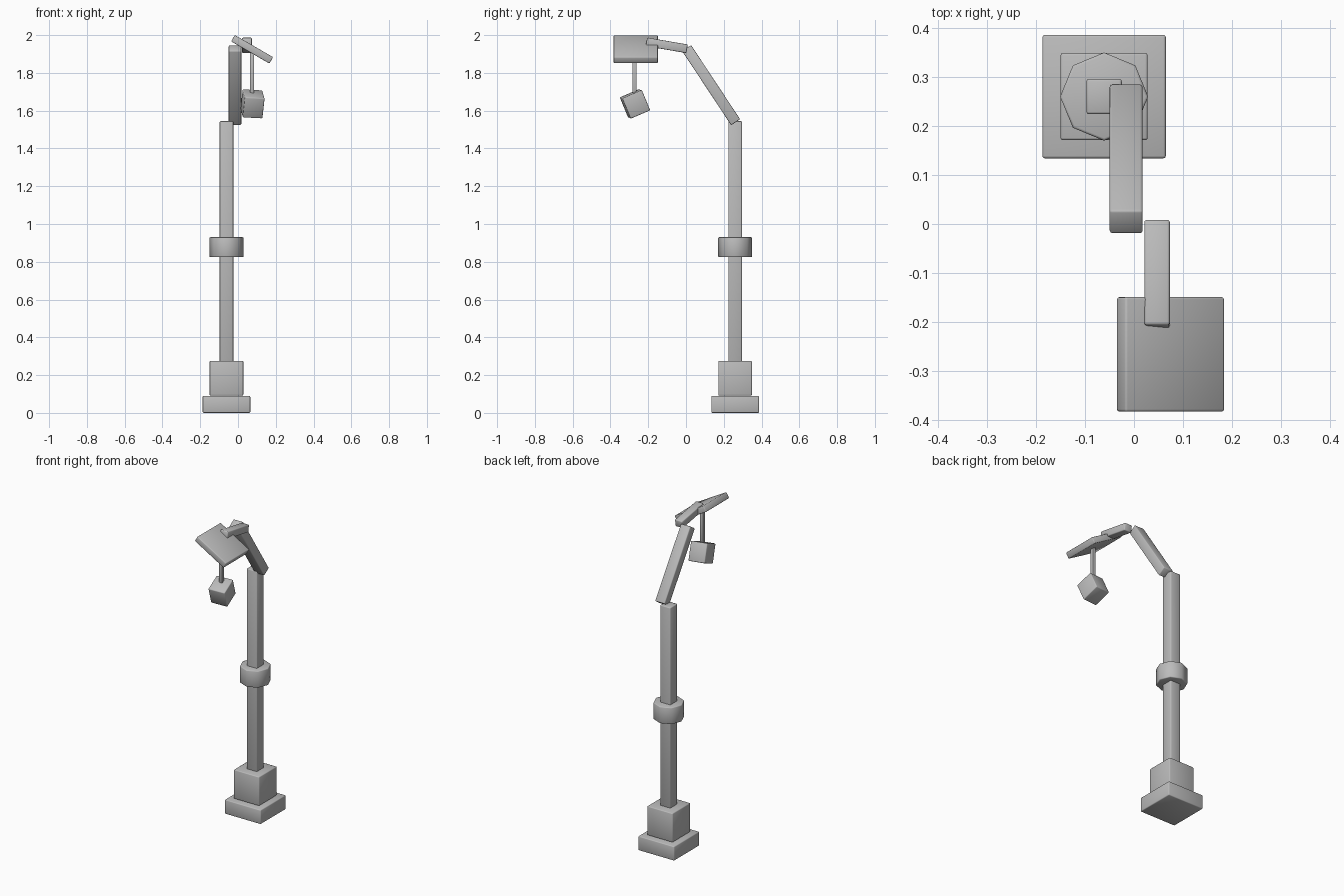
import bpy
from math import radians

if "Cube" in bpy.data.objects:
    bpy.data.objects.remove(bpy.data.objects["Cube"])

metal = bpy.data.materials.new("grey_metal")
metal.diffuse_color = (0.5, 0.5, 0.5, 1)
metal.use_nodes = True
metal.node_tree.nodes["Principled BSDF"].inputs["Base Color"].default_value = metal.diffuse_color


def finish(obj, name, bevel):
    obj.name = name
    obj.data.materials.append(metal)
    mod = obj.modifiers.new("soft_edges", 'BEVEL')
    mod.width = bevel
    mod.segments = 2
    mod.limit_method = 'ANGLE'
    mod.angle_limit = radians(50)
    bpy.ops.object.shade_smooth()
    return obj


def box(name, center, size, rot=(0, 0, 0), bevel=0.005):
    bpy.ops.mesh.primitive_cube_add(size=1, location=center,
                                    rotation=[radians(a) for a in rot])
    obj = bpy.context.object
    obj.scale = size
    bpy.ops.object.transform_apply(location=False, rotation=False, scale=True)
    return finish(obj, name, bevel)


PX, PY = -0.061, 0.26  # post axis

# Stepped foot and post
box("base", (PX, PY, 0.045), (0.252, 0.252, 0.09))
box("plinth", (PX, PY, 0.184), (0.178, 0.178, 0.184))
box("post", (PX, PY, 0.907), (0.072, 0.072, 1.275))

# Octagonal collar around the post
bpy.ops.mesh.primitive_cylinder_add(vertices=8, radius=0.09, depth=0.106,
                                    location=(PX, PY, 0.877))
finish(bpy.context.object, "collar", 0.005)

# Two arm sections reaching forward
box("lower_arm", (-0.016, 0.133, 1.735), (0.067, 0.057, 0.47), (33.5, 0, 0))
box("upper_arm", (0.047, -0.102, 1.946), (0.052, 0.218, 0.046), (-9.7, 0, 0))

# Tilted shade plate
box("shade", (0.0745, -0.266, 1.925), (0.234, 0.234, 0.039), (0, 30, 0))

# Hanging rod and lantern
box("hanging_rod", (0.075, -0.272, 1.80), (0.022, 0.022, 0.23), bevel=0.002)
box("lantern", (0.077, -0.27, 1.636), (0.106, 0.113, 0.117), (23, 3, 8))
